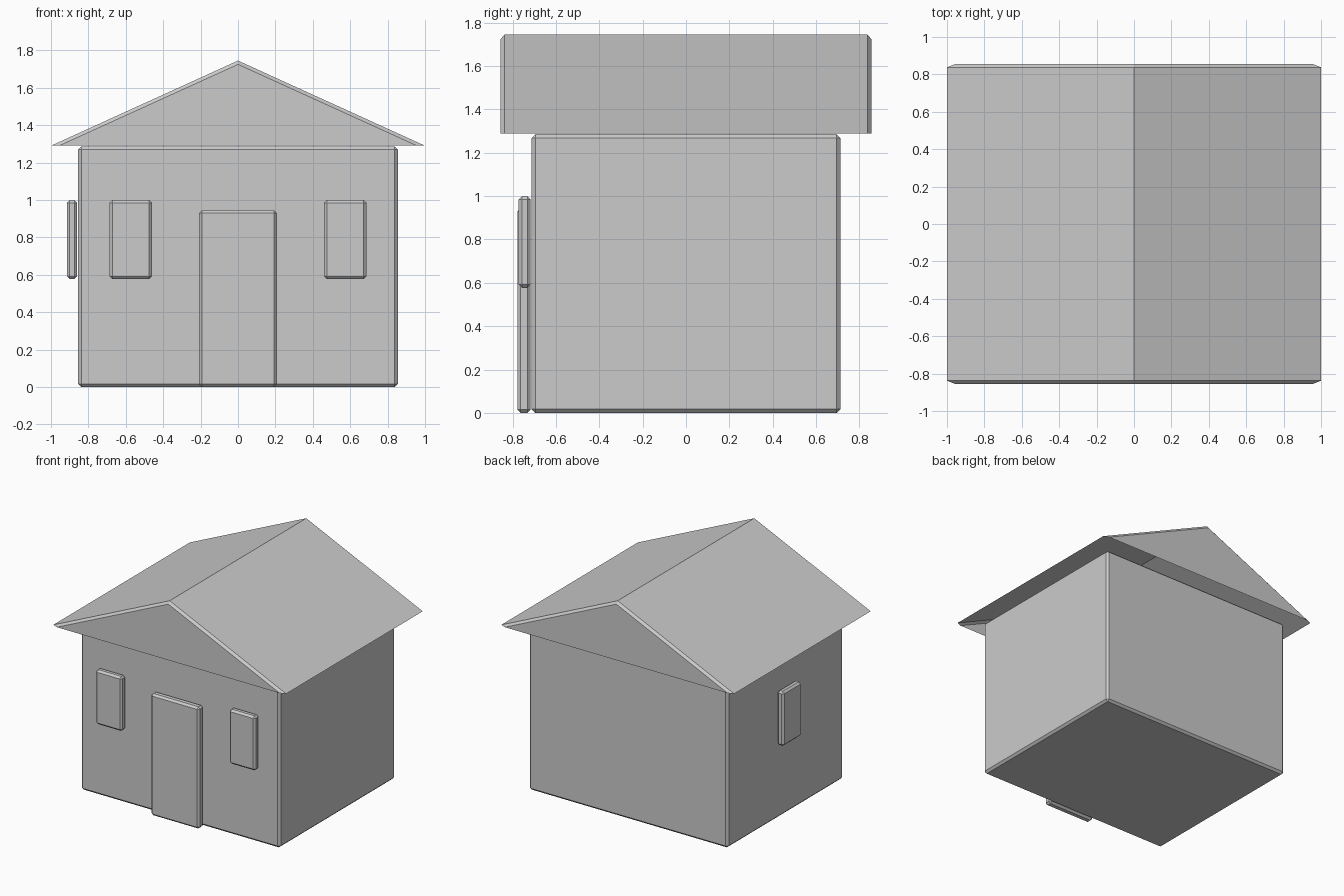
import bpy, bmesh

if "Cube" in bpy.data.objects:
    bpy.data.objects.remove(bpy.data.objects["Cube"])


def block(name, lo, hi, bevel):
    """Box between two corners with a single flat chamfer on every edge."""
    bm = bmesh.new()
    bmesh.ops.create_cube(bm, size=1)
    for v in bm.verts:
        v.co = [(a + b) / 2 + c * (b - a) for a, b, c in zip(lo, hi, v.co)]
    bmesh.ops.bevel(bm, geom=bm.edges[:], offset=bevel, segments=1,
                    profile=0.5, affect='EDGES')
    return finish(name, bm)


def finish(name, bm):
    mesh = bpy.data.meshes.new(name)
    bm.to_mesh(mesh)
    bm.free()
    obj = bpy.data.objects.new(name, mesh)
    bpy.context.collection.objects.link(obj)
    return obj


# Walls
block("walls", (-0.855, -0.712, 0), (0.855, 0.712, 1.286), 0.017)

# Door and windows stand proud of the walls
block("door", (-0.208, -0.778, 0), (0.208, -0.717, 0.945), 0.015)
for side, x in (("left", -0.573), ("right", 0.573)):
    block("front_window_" + side, (x - 0.113, -0.772, 0.577),
          (x + 0.113, -0.717, 1.0), 0.015)
block("side_window", (-0.915, -0.113, 0.577), (-0.86, 0.113, 1.0), 0.015)

# Roof: hollow gable shell, open underneath, gable ends chamfered along the slopes
bm = bmesh.new()
rings = []
for y, half, top in ((-0.855, 0.957, 1.725), (-0.838, 1.0, 1.745),
                     (0.838, 1.0, 1.745), (0.855, 0.957, 1.725)):
    rings.append([bm.verts.new(p) for p in
                  ((-half, y, 1.29), (0, y, top), (half, y, 1.29))])
for a, b in zip(rings, rings[1:]):
    for i in range(2):
        bm.faces.new((a[i], b[i], b[i + 1], a[i + 1]))
bm.faces.new(rings[0])
bm.faces.new(rings[-1][::-1])
bm.normal_update()
# Outward normals: the slopes must face up
if sum(f.normal.z for f in bm.faces) < 0:
    bmesh.ops.reverse_faces(bm, faces=bm.faces[:])
finish("roof", bm)
